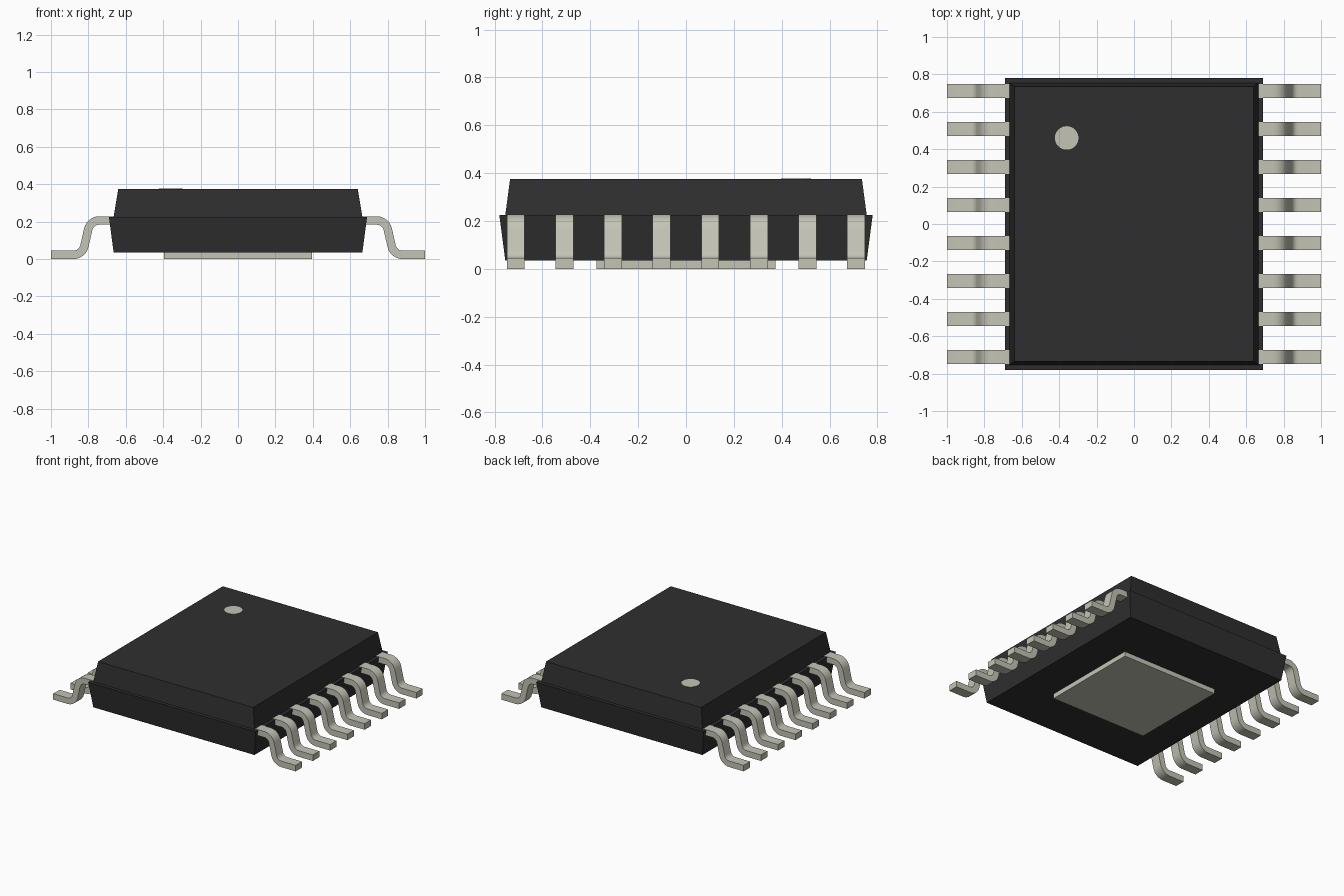
import bpy, bmesh, math
from mathutils import Vector, Matrix

cube = bpy.data.objects.get("Cube")
if cube:
    bpy.data.objects.remove(cube, do_unlink=True)


def make_material(name, color):
    mat = bpy.data.materials.new(name)
    mat.use_nodes = True
    mat.diffuse_color = (*color, 1)
    mat.node_tree.nodes["Principled BSDF"].inputs["Base Color"].default_value = (*color, 1)
    return mat


black = make_material("black_plastic", (0.028, 0.028, 0.028))
metal = make_material("light_grey_metal", (0.55, 0.55, 0.47))


def finish(bm, name, mat):
    bmesh.ops.recalc_face_normals(bm, faces=bm.faces)
    mesh = bpy.data.meshes.new(name)
    bm.to_mesh(mesh)
    bm.free()
    mesh.materials.append(mat)
    obj = bpy.data.objects.new(name, mesh)
    bpy.context.collection.objects.link(obj)
    return obj


def tapered_block(name, mat, *sections):
    """Block lofted through (half x, half y, z) rectangles."""
    bm = bmesh.new()
    rings = [[bm.verts.new((sx * hx, sy * hy, z))
              for sx, sy in ((-1, -1), (1, -1), (1, 1), (-1, 1))]
             for hx, hy, z in sections]
    bm.faces.new(rings[0])
    bm.faces.new(rings[-1])
    for low, high in zip(rings, rings[1:]):
        for i in range(4):
            j = (i + 1) % 4
            bm.faces.new((low[i], low[j], high[j], high[i]))
    return finish(bm, name, mat)


# Body: lower half flares to a ledge, upper half tapers to the top
tapered_block("body", black, (0.665, 0.755, 0.035), (0.69, 0.78, 0.225),
              (0.665, 0.755, 0.225), (0.64, 0.735, 0.375))

# Thermal pad under the body
tapered_block("thermal_pad", metal, (0.395, 0.375, 0), (0.395, 0.375, 0.04))

# Pin one dot
bm = bmesh.new()
bmesh.ops.create_cone(bm, cap_ends=True, segments=32, radius1=0.063, radius2=0.063,
                      depth=0.006, matrix=Matrix.Translation((-0.36, 0.46, 0.375)))
finish(bm, "pin_one_dot", metal)


# Leads: gull-wing centre line with rounded bends, thickened and extruded
def rounded_path(corners, radius, steps=6):
    """Points and normals along a polyline with filleted corners."""
    path = []

    def add(point, angle):
        path.append((point, Vector((-math.sin(angle), math.cos(angle)))))

    def heading(a, b):
        return math.atan2(b.y - a.y, b.x - a.x)

    add(corners[0], heading(corners[0], corners[1]))
    for a, b, c in zip(corners, corners[1:], corners[2:]):
        h0, h1 = heading(a, b), heading(b, c)
        side = math.copysign(1, h1 - h0)
        start = b - (b - a).normalized() * radius * math.tan(abs(h1 - h0) / 2)
        centre = start + side * radius * Vector((-math.sin(h0), math.cos(h0)))
        for i in range(steps + 1):
            h = h0 + (h1 - h0) * i / steps
            add(centre + side * radius * Vector((math.sin(h), -math.cos(h))), h)
    add(corners[-1], heading(corners[-2], corners[-1]))
    return path


half_thick, half_width = 0.0225, 0.0375
corners = [Vector(p) for p in ((0.664, 0.206), (0.79, 0.206), (0.832, 0.0225), (1, 0.0225))]
path = rounded_path(corners, 0.06)
outline = [p + n * half_thick for p, n in path] + [p - n * half_thick for p, n in reversed(path)]


def lead(name, side, y):
    bm = bmesh.new()
    front = [bm.verts.new((side * p.x, y - half_width, p.y)) for p in outline]
    back = [bm.verts.new((side * p.x, y + half_width, p.y)) for p in outline]
    bm.faces.new(front)
    bm.faces.new(back)
    for i in range(len(outline)):
        j = (i + 1) % len(outline)
        bm.faces.new((front[i], front[j], back[j], back[i]))
    obj = finish(bm, name, metal)
    for poly in obj.data.polygons:
        poly.use_smooth = True
    obj.data.set_sharp_from_angle(angle=math.radians(30))


for side, label in ((1, "left"), (-1, "right")):
    for i in range(8):
        lead(f"{label}_lead_{i + 1}", side, 0.711 - i * 0.2032)
